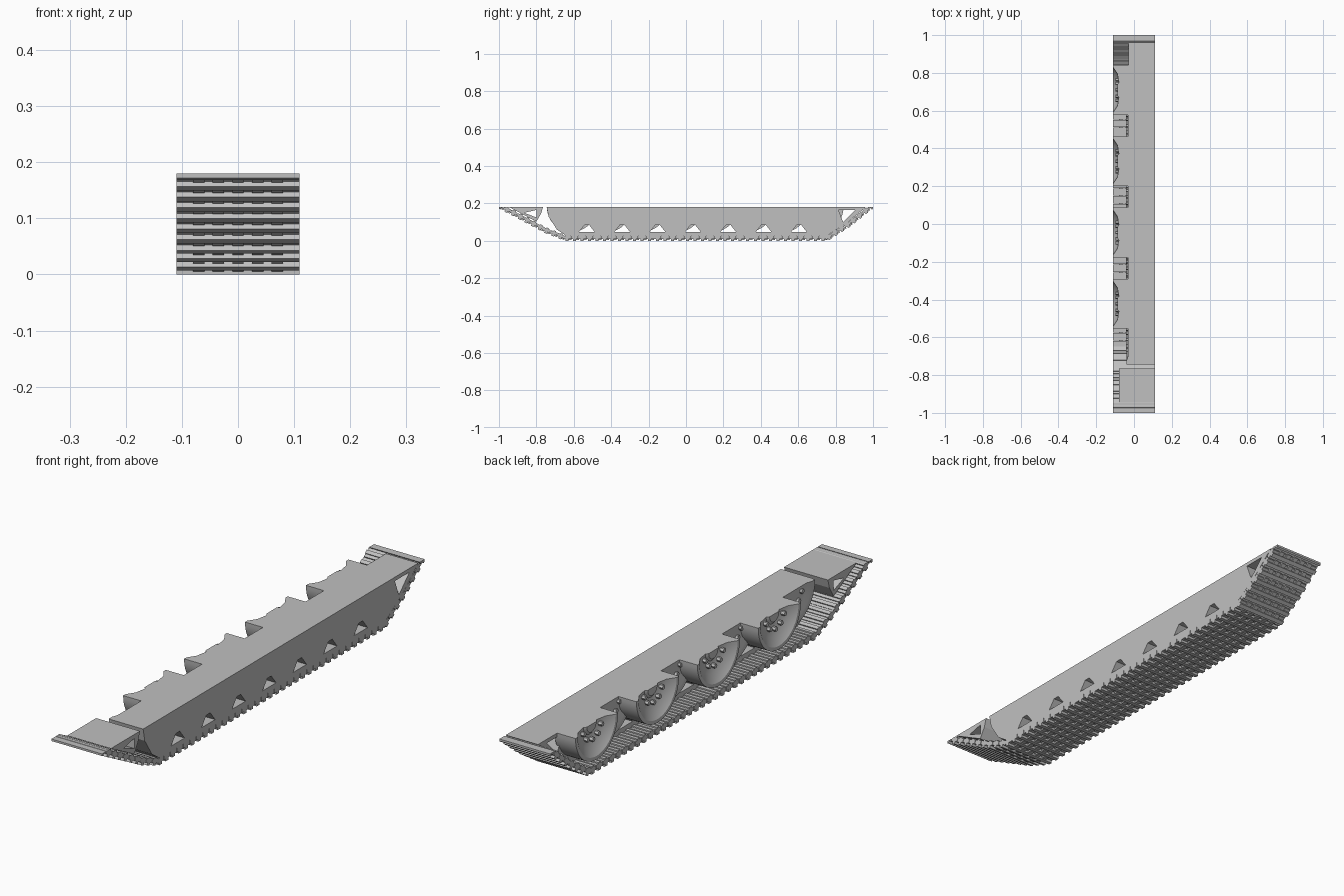
import bpy, bmesh, math
from mathutils import Vector, Matrix

if "Cube" in bpy.data.objects:
    bpy.data.objects.remove(bpy.data.objects["Cube"])

TOP = 0.18
GREY = (0.53, 0.53, 0.53, 1)
steel = bpy.data.materials.new("grey_steel")
steel.use_nodes = True
steel.diffuse_color = GREY
steel.node_tree.nodes["Principled BSDF"].inputs["Base Color"].default_value = GREY


def finish(bm, name, smooth=False):
    bmesh.ops.recalc_face_normals(bm, faces=bm.faces)
    mesh = bpy.data.meshes.new(name)
    bm.to_mesh(mesh)
    bm.free()
    obj = bpy.data.objects.new(name, mesh)
    bpy.context.collection.objects.link(obj)
    mesh.materials.append(steel)
    bpy.ops.object.select_all(action='DESELECT')
    obj.select_set(True)
    bpy.context.view_layer.objects.active = obj
    if smooth:
        bpy.ops.object.shade_smooth_by_angle(angle=math.radians(30))
    return obj


def prism(bm, points, x0, x1):
    # side profile (y, z) extruded across the width
    face = bm.faces.new([bm.verts.new((x0, y, z)) for y, z in points])
    new = bmesh.ops.extrude_face_region(bm, geom=[face])["geom"]
    bmesh.ops.translate(bm, vec=(x1 - x0, 0, 0),
                        verts=[v for v in new if isinstance(v, bmesh.types.BMVert)])


def box(bm, matrix, size, offset):
    m = matrix @ Matrix.Translation(offset) @ Matrix.Diagonal((*size, 1))
    bmesh.ops.create_cube(bm, size=1, matrix=m)


def clip(bm, co, normal):
    geom = bm.verts[:] + bm.edges[:] + bm.faces[:]
    cut = bmesh.ops.bisect_plane(bm, geom=geom, plane_co=co, plane_no=normal,
                                 clear_outer=True)["geom_cut"]
    edges = [e for e in cut if isinstance(e, bmesh.types.BMEdge)]
    if edges:
        bmesh.ops.holes_fill(bm, edges=edges, sides=0)


def half_wheel(name, y, profile, bolts):
    # lower half of a dished wheel, turned about the x axis
    bm = bmesh.new()
    first = bm.faces.new([bm.verts.new((x, r, 0)) for x, r in profile])
    geom = [first] + list(first.edges) + list(first.verts)
    bmesh.ops.spin(bm, geom=geom, cent=(0, 0, 0), axis=(1, 0, 0),
                   angle=-math.pi, steps=28, use_duplicate=False)
    bmesh.ops.remove_doubles(bm, verts=bm.verts, dist=1e-5)
    for i in range(bolts):
        a = math.pi * (i + 0.5) / bolts
        m = Matrix.Translation((profile[-1][0] - 0.002, 0.058 * math.cos(a), -0.058 * math.sin(a)))
        bmesh.ops.create_cone(bm, cap_ends=True, segments=6, radius1=0.009, radius2=0.009,
                              depth=0.016, matrix=m @ Matrix.Rotation(math.pi / 2, 4, 'Y'))
    bmesh.ops.translate(bm, vec=(0, y, TOP), verts=bm.verts)
    finish(bm, name, True)


# Main body and front wedge
bm = bmesh.new()
prism(bm, [(-.745, TOP), (-.735, .13), (-.69, .06), (-.64, .026), (.75, .026),
           (.86, .095), (.96, TOP)], -.03, .11)
body = finish(bm, "main_body")
bm = bmesh.new()
prism(bm, [(-.945, TOP), (-.765, TOP), (-.775, .145), (-.80, .103)], -.08, .11)
wedge = finish(bm, "front_wedge")

# Openings through the body
bm = bmesh.new()
for i in range(7):
    y = -0.53 + i * 0.189
    prism(bm, [(y - .042, .047), (y + .042, .047), (y + .012, .085), (y - .012, .085)], -.3, .3)
prism(bm, [(.815, .165), (.905, .165), (.84, .10)], -.3, .3)
prism(bm, [(-.865, .15), (-.80, .125), (-.80, .165)], -.3, .3)
cutter = finish(bm, "opening_cutter")
cutter.hide_render = True
for obj in (body, wedge):
    bpy.context.view_layer.objects.active = obj
    mod = obj.modifiers.new("openings", 'BOOLEAN')
    mod.operation = 'DIFFERENCE'
    mod.solver = 'EXACT'
    mod.object = cutter
    bpy.ops.object.modifier_apply(modifier=mod.name)
bpy.data.objects.remove(cutter)

# Outer wheels and the inner wheels between them
outer = [(-.02, 0), (-.02, .132), (-.11, .132), (-.11, .118), (-.088, .085),
         (-.08, .04), (-.088, .03), (-.088, 0)]
inner = [(-.02, 0), (-.02, .132), (-.04, .132), (-.04, .112), (-.032, .09), (-.032, 0)]
for i in range(4):
    y = 0.71 - i * 0.3775
    half_wheel("outer_wheel_%d" % (i + 1), y, outer, 5)
    half_wheel("inner_wheel_%d" % (i + 1), y - 0.189, inner, 5)

# Track links along the underside
path = [Vector((0, y, z)) for y, z in
        [(-1, .172), (-.87, .103), (-.755, .042), (-.65, 0), (.76, 0), (.88, .077), (1, .172)]]
lengths = [(b - a).length for a, b in zip(path, path[1:])]
count = 52
pitch = sum(lengths) / count


def link_matrix(s):
    for a, b, length in zip(path, path[1:], lengths):
        if s <= length + 1e-6:
            d = (b - a).normalized()
            turn = Matrix.Rotation(math.atan2(d.z, d.y), 4, 'X')
            return Matrix.Translation(a + d * s) @ turn
        s -= length
    return link_matrix(sum(lengths) - 1e-5)


bm = bmesh.new()
for i in range(count + 1):
    m = link_matrix(i * pitch)
    box(bm, m, (.22, pitch * 0.94, .016), (0, 0, .018))     # plate
    box(bm, m, (.22, pitch * 0.4, .012), (0, 0, .006))      # grouser
    box(bm, m, (.22, pitch * 0.35, .006), (0, 0, .028))     # inner rib
    for k in range(-2, 3):                                  # hinge knuckles
        box(bm, m, (.02, pitch * 0.5, .008), (k * .035, pitch * 0.35, .008))
clip(bm, (0, 0, TOP), (0, 0, 1))
clip(bm, (0, 0, 0), (0, 0, -1))
clip(bm, (0, 1, 0), (0, 1, 0))
clip(bm, (0, -1, 0), (0, -1, 0))
finish(bm, "track_links")
